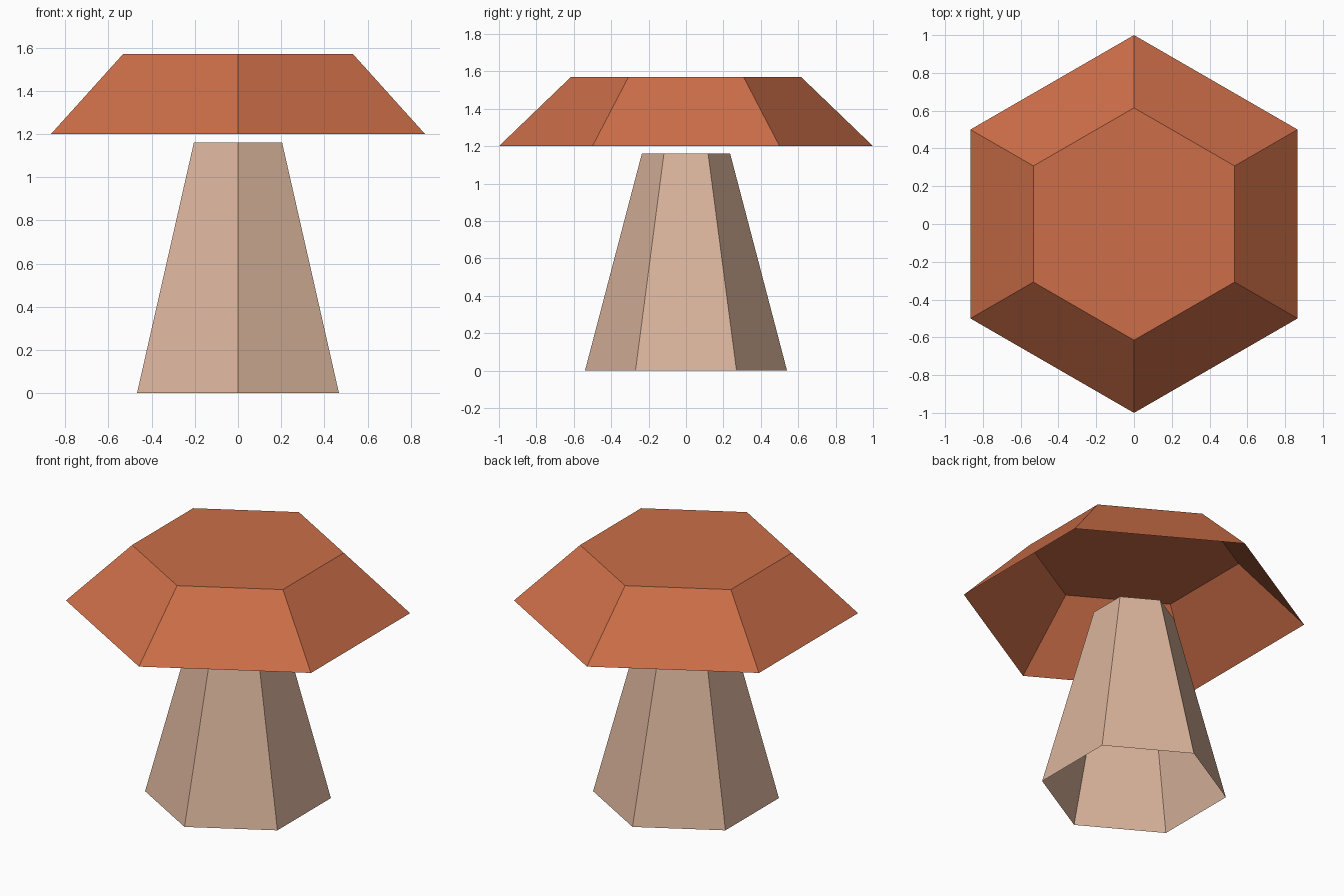
import bpy, bmesh, math

if "Cube" in bpy.data.objects:
    bpy.data.objects.remove(bpy.data.objects["Cube"])


def material(name, rgb):
    m = bpy.data.materials.new(name)
    m.diffuse_color = (*rgb, 1.0)
    m.use_nodes = True
    m.node_tree.nodes["Principled BSDF"].inputs["Base Color"].default_value = m.diffuse_color
    return m


def open_frustum(name, r_bottom, r_top, z0, z1, mat, sides=6):
    """Tapered hexagonal shell: closed on top, open underneath."""
    bm = bmesh.new()
    rings = []
    for r, z in ((r_bottom, z0), (r_top, z1)):
        ring = []
        for i in range(sides):
            a = math.pi / 2 + i * math.tau / sides  # corners on +y and -y
            ring.append(bm.verts.new((r * math.cos(a), r * math.sin(a), z)))
        rings.append(ring)
    low, high = rings
    for i in range(sides):
        j = (i + 1) % sides
        bm.faces.new((low[i], low[j], high[j], high[i]))
    bm.faces.new(high)
    mesh = bpy.data.meshes.new(name)
    bm.to_mesh(mesh)
    bm.free()
    mesh.materials.append(mat)
    obj = bpy.data.objects.new(name, mesh)
    bpy.context.collection.objects.link(obj)
    return obj


# Colours
cap_red = material("rust_orange", (0.604, 0.156, 0.065))
stem_beige = material("pale_beige", (0.70, 0.456, 0.332))

# Stem, then the hollow cap floating just above it
open_frustum("stem", 0.54, 0.236, 0.0, 1.16, stem_beige)
open_frustum("cap", 1.0, 0.615, 1.2, 1.57, cap_red)
